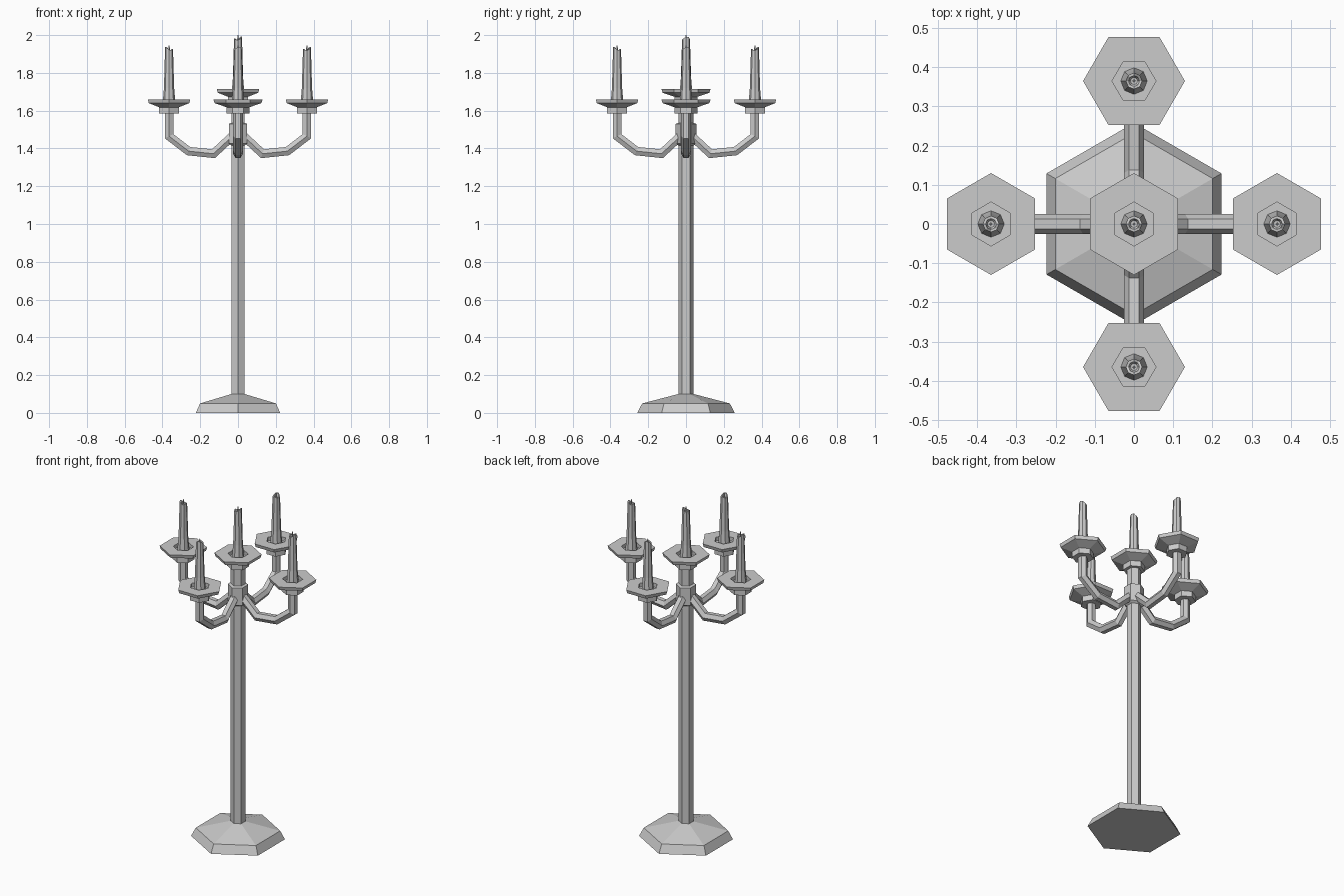
import bpy
import bmesh
import random
from math import cos, sin, pi
from mathutils import Vector

random.seed(4)
cube = bpy.data.objects.get("Cube")
if cube:
    bpy.data.objects.remove(cube, do_unlink=True)

GREY = (0.6, 0.6, 0.6, 1)
metal = bpy.data.materials.new("plain grey")
metal.use_nodes = True
metal.diffuse_color = GREY
metal.node_tree.nodes["Principled BSDF"].inputs["Base Color"].default_value = GREY

REACH = 0.365   # distance of outer candles from the pole
LIFT = 0.055    # extra height of the middle candle


def finish(bm, name):
    bmesh.ops.recalc_face_normals(bm, faces=bm.faces)
    mesh = bpy.data.meshes.new(name)
    bm.to_mesh(mesh)
    bm.free()
    mesh.materials.append(metal)
    return mesh


def skin(bm, rings):
    """Bridge successive rings with quads and cap both ends."""
    n = len(rings[0])
    for low, high in zip(rings, rings[1:]):
        for i in range(n):
            j = (i + 1) % n
            bm.faces.new((low[i], low[j], high[j], high[i]))
    bm.faces.new(rings[0][::-1])
    bm.faces.new(rings[-1])


def turned(name, profile, sides=6, jitter=None):
    """Faceted turning from (radius, height) pairs; a corner points to +y."""
    bm = bmesh.new()
    rings = []
    for k, (r, z) in enumerate(profile):
        ring = []
        for i in range(sides):
            a = pi / 2 + 2 * pi * i / sides
            dz = jitter[i] if jitter and k in (2, 3) else 0
            ring.append(bm.verts.new((r * cos(a), r * sin(a), z + dz)))
        rings.append(ring)
    skin(bm, rings)
    return finish(bm, name)


def swept(name, path, r):
    """Mitred hexagonal tube along a path in the xz plane."""
    pts = [Vector((x, 0, z)) for x, z in path]
    side = Vector((0, 1, 0))
    bm = bmesh.new()
    rings = []
    for i, p in enumerate(pts):
        before = (p - pts[i - 1]).normalized() if i else None
        after = (pts[i + 1] - p).normalized() if i < len(pts) - 1 else None
        before, after = before or after, after or before
        tangent = (before + after).normalized()
        across = tangent.cross(side) / tangent.dot(before)
        angles = [pi / 6 + k * pi / 3 for k in range(6)]
        rings.append([bm.verts.new(p + r * (across * cos(a) + side * sin(a)))
                      for a in angles])
    skin(bm, rings)
    return finish(bm, name)


def place(name, mesh, location=(0, 0, 0), turn=0):
    ob = bpy.data.objects.new(name, mesh)
    ob.location = location
    ob.rotation_euler.z = turn
    bpy.context.collection.objects.link(ob)


# Foot, pole and the collar that holds the arms
place("foot", turned("foot", [(0.258, 0), (0.232, 0.05), (0.04, 0.1)]))
place("pole", turned("pole", [(0.04, 0.08), (0.04, 1.645)]))
place("collar", turned("collar", [(0.04, 1.415), (0.056, 1.425),
                                  (0.056, 1.53), (0.04, 1.535)]))

# Shared meshes: drip dish with a socket, tapered candle, wick, arm
dish = turned("dish", [(0.06, 1.585), (0.06, 1.618), (0.124, 1.64), (0.13, 1.66),
                       (0.056, 1.66), (0.056, 1.637)])
rim = [random.uniform(-0.014, 0.006) for _ in range(8)]
candle = turned("candle", [(0.034, 1.635), (0.027, 1.72), (0.021, 1.932),
                           (0.014, 1.932), (0.009, 1.915)], 8, rim)
wick = turned("wick", [(0.005, 1.91), (0.003, 1.945)], 4)
arm = swept("arm", [(0.03, 1.465), (0.13, 1.372), (0.262, 1.386),
                    (REACH, 1.465), (REACH, 1.59)], 0.026)


def candle_holder(label, location, turn):
    for part, mesh in (("dish", dish), ("candle", candle), ("wick", wick)):
        place(f"{label}_{part}", mesh, location, turn)


# Middle holder, then four arms around the pole
candle_holder("middle", (0, 0, LIFT), 0)
for k, label in enumerate(("left", "back", "right", "front")):
    turn = k * pi / 2
    place(label + "_arm", arm, turn=turn)
    candle_holder(label, (REACH * cos(turn), REACH * sin(turn), 0), turn)
